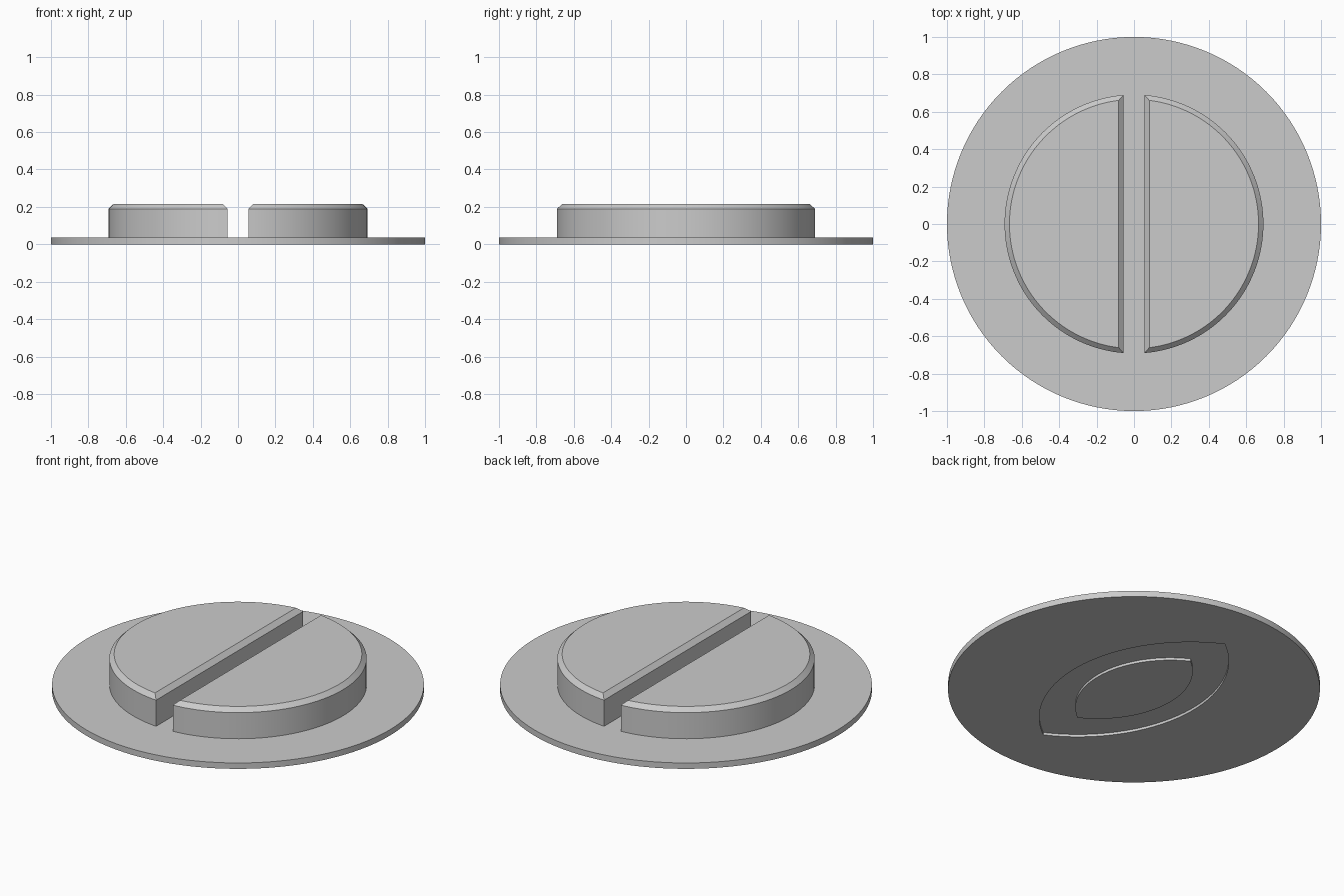
import bpy
import bmesh
from math import sin, cos, asin, atan2, pi, radians

cube = bpy.data.objects.get("Cube")
if cube:
    bpy.data.objects.remove(cube, do_unlink=True)

grey = bpy.data.materials.new("plain grey")
grey.use_nodes = True
colour = (0.6, 0.6, 0.6, 1)
grey.diffuse_color = colour
grey.node_tree.nodes["Principled BSDF"].inputs["Base Color"].default_value = colour


def loft(name, layers):
    """Closed solid through matching outlines, each given as (points, z)."""
    bm = bmesh.new()
    loops = [[bm.verts.new((x, y, z)) for x, y in pts] for pts, z in layers]
    n = len(loops[0])
    for low, high in zip(loops, loops[1:]):
        for i in range(n):
            j = (i + 1) % n
            bm.faces.new((low[i], low[j], high[j], high[i]))
    bm.faces.new(loops[0][::-1])
    bm.faces.new(loops[-1])
    bmesh.ops.recalc_face_normals(bm, faces=bm.faces)
    mesh = bpy.data.meshes.new(name)
    bm.to_mesh(mesh)
    bm.free()
    mesh.materials.append(grey)
    ob = bpy.data.objects.new(name, mesh)
    bpy.context.collection.objects.link(ob)
    return ob


def smooth(ob):
    bpy.ops.object.select_all(action="DESELECT")
    ob.select_set(True)
    bpy.context.view_layer.objects.active = ob
    bpy.ops.object.shade_smooth_by_angle(angle=radians(30))


def circle(radius, n=128):
    return [(radius * cos(2 * pi * i / n), radius * sin(2 * pi * i / n)) for i in range(n)]


def half_disc(radius, edge, side, n=72):
    """Arc of a disc cut off straight at x = edge."""
    end = atan2((radius**2 - edge**2) ** 0.5, edge)
    angles = [-end + 2 * end * i / n for i in range(n + 1)]
    return [(side * radius * cos(a), radius * sin(a)) for a in angles]


def leaf(length, width, tilt=radians(5), n=32):
    """Two arcs meeting in points, turned slightly."""
    radius = (length**2 + width**2) / (2 * width)
    end = asin(length / radius)
    arc = [-end + 2 * end * i / n for i in range(n)]
    pts = [(radius * cos(a) - radius + width, radius * sin(a)) for a in arc]
    pts += [(-x, -y) for x, y in pts]
    return [(x * cos(tilt) - y * sin(tilt), x * sin(tilt) + y * cos(tilt)) for x, y in pts]


# Thin round base plate with a pointed shallow recess underneath
base = loft("base_plate", [(circle(1), 0), (circle(1), 0.035)])
outline = leaf(0.69, 0.385)
cutter = loft("recess_cutter", [(outline, -0.05), (outline, 0.015)])
cutter.hide_render = True
cut = base.modifiers.new("recess", "BOOLEAN")
cut.operation = "DIFFERENCE"
cut.solver = "EXACT"
cut.object = cutter
bpy.context.view_layer.objects.active = base
bpy.ops.object.modifier_apply(modifier=cut.name)
bpy.data.objects.remove(cutter, do_unlink=True)
smooth(base)

# Raised plain pad inside the recess
pad = leaf(0.43, 0.235)
smooth(loft("underside_pad", [(pad, 0), (pad, 0.02)]))

# Two chamfered half discs with a slot between them
for name, side in (("left_half_disc", 1), ("right_half_disc", -1)):
    wall = half_disc(0.692, 0.055, side)
    top = half_disc(0.666, 0.082, side)
    smooth(loft(name, [(wall, 0.03), (wall, 0.19), (top, 0.215)]))
